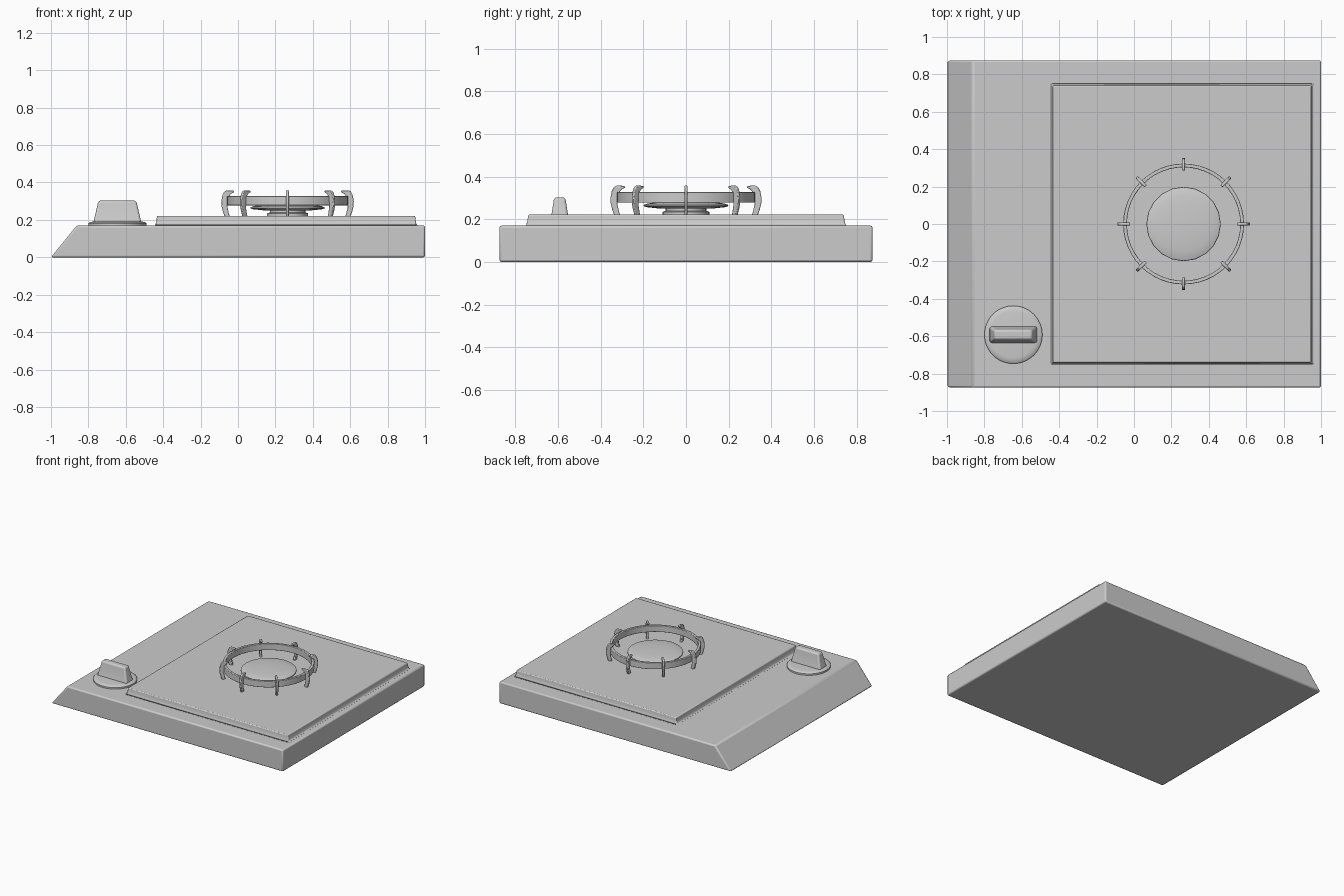
import bpy, bmesh
from math import pi, cos, sin, radians
from mathutils import Matrix, Vector

if "Cube" in bpy.data.objects:
    bpy.data.objects.remove(bpy.data.objects["Cube"])


def finish(name, bm, bevel=0.0, segments=2, angle=35):
    bmesh.ops.recalc_face_normals(bm, faces=bm.faces)
    me = bpy.data.meshes.new(name)
    bm.to_mesh(me)
    bm.free()
    ob = bpy.data.objects.new(name, me)
    bpy.context.collection.objects.link(ob)
    if bevel:
        mod = ob.modifiers.new("Bevel", 'BEVEL')
        mod.width, mod.segments = bevel, segments
        mod.limit_method, mod.angle_limit = 'ANGLE', radians(30)
    bpy.ops.object.select_all(action='DESELECT')
    ob.select_set(True)
    bpy.context.view_layer.objects.active = ob
    bpy.ops.object.shade_smooth_by_angle(angle=radians(angle))
    return ob


def extrude_xz(bm, profile, y0, y1, mat=Matrix()):
    """Extrude an xz outline along y."""
    verts = [bm.verts.new(mat @ Vector((x, y0, z))) for x, z in profile]
    face = bm.faces.new(verts)
    geom = bmesh.ops.extrude_face_region(bm, geom=[face])["geom"]
    moved = [g for g in geom if isinstance(g, bmesh.types.BMVert)]
    bmesh.ops.translate(bm, verts=moved, vec=mat.to_3x3() @ Vector((0, y1 - y0, 0)))


def loft(bm, rings, closed=False):
    """Skin a list of equal-length point rings, capped or joined end to end."""
    loops = [[bm.verts.new(p) for p in ring] for ring in rings]
    pairs = list(zip(loops, loops[1:]))
    if closed:
        pairs.append((loops[-1], loops[0]))
    else:
        bm.faces.new(loops[0])
        bm.faces.new(loops[-1])
    n = len(loops[0])
    for a, b in pairs:
        for i in range(n):
            j = (i + 1) % n
            bm.faces.new((a[i], a[j], b[j], b[i]))


def rect(cx, cy, hx, hy, z):
    return [(cx + sx * hx, cy + sy * hy, z)
            for sx, sy in ((-1, -1), (1, -1), (1, 1), (-1, 1))]


def lathe(name, centre, profile, n, closed=False, bevel=0.0):
    bm = bmesh.new()
    cx, cy = centre
    loft(bm, [[(cx + r * cos(2 * pi * i / n), cy + r * sin(2 * pi * i / n), z)
               for i in range(n)] for r, z in profile], closed)
    return finish(name, bm, bevel)


BURNER = (0.265, 0.0)
KNOB = (-0.645, -0.592)

# Body with sloping control edge
bm = bmesh.new()
extrude_xz(bm, [(-1, 0), (1, 0), (1, 0.17), (-0.862, 0.17)], -0.875, 0.875)
finish("body", bm, 0.01)

# Raised hob plate with a small flared foot
bm = bmesh.new()
loft(bm, [rect(0.257, 0, 0.702 + d, 0.752 + d, z)
          for d, z in ((0, 0.165), (0, 0.171), (-0.006, 0.182),
                       (-0.009, 0.195), (-0.012, 0.222))])
finish("hob_plate", bm, 0.006)

# Burner neck and domed cap
lathe("burner_neck", BURNER,
      [(0.11, 0.215), (0.11, 0.235), (0.095, 0.24), (0.095, 0.262)], 32)
lathe("burner_cap", BURNER,
      [(0.12, 0.25), (0.185, 0.257), (0.199, 0.262), (0.197, 0.268),
       (0.18, 0.274), (0.15, 0.279), (0.1, 0.283), (0.05, 0.285), (0.008, 0.286)], 20)

# Pan support ring
lathe("support_ring", BURNER,
      [(0.303, 0.278), (0.323, 0.278), (0.323, 0.328), (0.303, 0.328)], 48,
      closed=True, bevel=0.003)

# Eight curved pan support prongs
prong = [(0.308, 0.215), (0.335, 0.215), (0.346, 0.245), (0.353, 0.275),
         (0.354, 0.30), (0.349, 0.33), (0.338, 0.352), (0.325, 0.358),
         (0.288, 0.357), (0.285, 0.348), (0.305, 0.338), (0.316, 0.32),
         (0.321, 0.295), (0.32, 0.265), (0.314, 0.235)]
bm = bmesh.new()
for k in range(8):
    mat = Matrix.Translation((*BURNER, 0)) @ Matrix.Rotation(k * pi / 4, 4, 'Z')
    extrude_xz(bm, prong, -0.008, 0.008, mat)
finish("support_prongs", bm, 0.004)

# Control knob: round skirt and tapered grip
lathe("knob_skirt", KNOB,
      [(0.155, 0.165), (0.155, 0.182), (0.148, 0.188), (0.125, 0.192)], 48)
bm = bmesh.new()
loft(bm, [rect(*KNOB, hx, hy, z)
          for hx, hy, z in ((0.13, 0.047, 0.185), (0.125, 0.042, 0.2),
                            (0.101, 0.026, 0.303))])
finish("knob_grip", bm, 0.012, 3)
